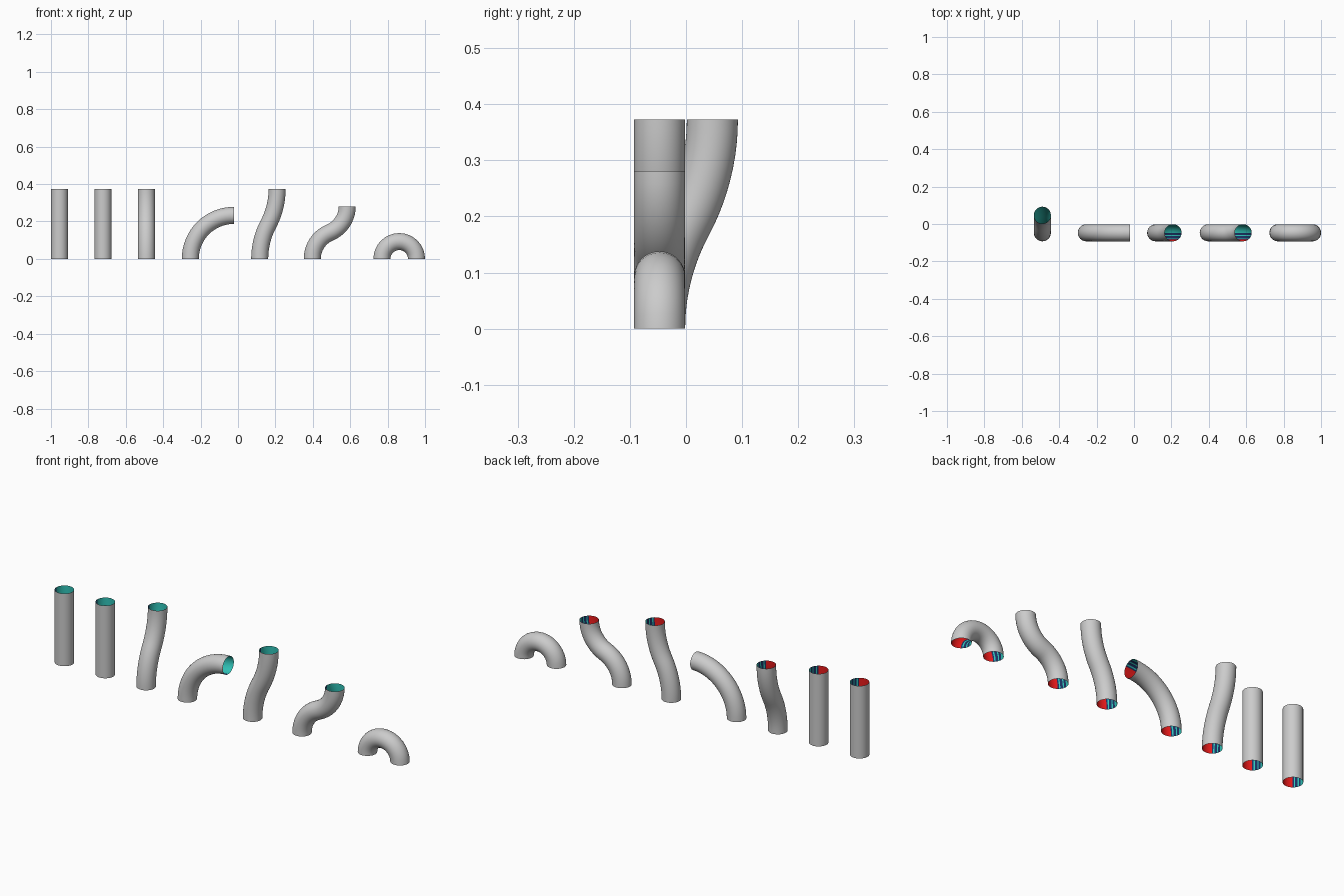
import bpy
from math import sin, cos, pi, atan2, radians
from mathutils import Matrix, Vector

if "Cube" in bpy.data.objects:
    bpy.data.objects.remove(bpy.data.objects["Cube"])

R_OUT, R_IN, Y0, SIDES = 0.0455, 0.0449, -0.047, 48


def material(name, rgb):
    m = bpy.data.materials.new(name)
    m.diffuse_color = (*rgb, 1)
    m.use_nodes = True
    m.node_tree.nodes["Principled BSDF"].inputs["Base Color"].default_value = m.diffuse_color
    return m


TEAL = material("teal_lining", (0.03, 0.55, 0.48))
RED = material("red_lining", (0.8, 0.01, 0.01))
NAVY = material("navy_lining", (0.01, 0.03, 0.12))


# Paths: lists of (sideways offset, height, tilt from vertical)
def straight(height):
    return [(0, height * i / 16, 0) for i in range(17)]


def arc(radius, angle, n=16):
    return [(radius * (1 - cos(angle * i / n)), radius * sin(angle * i / n), angle * i / n)
            for i in range(n + 1)]


def s_bend(offset, height):
    angle = 2 * atan2(offset, height)
    half = arc(height / (2 * sin(angle)), angle, 10)
    upper = [(offset - s, height - z, a) for s, z, a in reversed(half)]
    return half + upper[1:]


def lining_slot(i):
    """Back half teal, front centre red, front sides navy stripes."""
    deg = (i + 0.5) * 360 / SIDES
    if deg < 180:
        return 0
    if 232 < deg < 308:
        return 1
    k = min(deg - 180, 360 - deg) * SIDES / 360
    return 0 if int(k) % 3 == 2 else 2


def tube(name, x, path, radius, to_back=False, lining=False):
    verts, faces, slots = [], [], []
    for s, z, tilt in path:
        rot = Matrix.Rotation(-tilt if to_back else tilt, 3, 'X' if to_back else 'Y')
        centre = Vector((x, Y0 + s, z) if to_back else (x + s, Y0, z))
        for i in range(SIDES):
            a = 2 * pi * i / SIDES
            verts.append(centre + rot @ Vector((radius * cos(a), radius * sin(a), 0)))
    for j in range(len(path) - 1):
        for i in range(SIDES):
            k = (i + 1) % SIDES
            f = [j * SIDES + i, j * SIDES + k, (j + 1) * SIDES + k, (j + 1) * SIDES + i]
            faces.append(f[::-1] if lining else f)
            slots.append(lining_slot(i))
    mesh = bpy.data.meshes.new(name)
    mesh.from_pydata(verts, [], faces)
    if lining:
        for m in (TEAL, RED, NAVY):
            mesh.materials.append(m)
    for p, slot in zip(mesh.polygons, slots):
        p.use_smooth = True
        if lining:
            p.material_index = slot
    bpy.context.collection.objects.link(bpy.data.objects.new(name, mesh))


# Row of open pipes, each a grey shell with a coloured lining
PIPES = [
    ("straight_pipe_left", -0.9545, straight(0.373), False),
    ("straight_pipe_right", -0.722, straight(0.373), False),
    ("back_offset_pipe", -0.49, s_bend(0.094, 0.373), True),
    ("quarter_bend_pipe", -0.255, arc(0.2325, radians(90)), False),
    ("side_offset_pipe", 0.116, s_bend(0.093, 0.373), False),
    ("wide_offset_pipe", 0.397, s_bend(0.187, 0.281), False),
    ("half_loop_pipe", 0.7695, arc(0.0925, radians(180)), False),
]
for name, x, path, to_back in PIPES:
    tube(name, x, path, R_OUT, to_back)
    tube(name + "_lining", x, path, R_IN, to_back, True)
